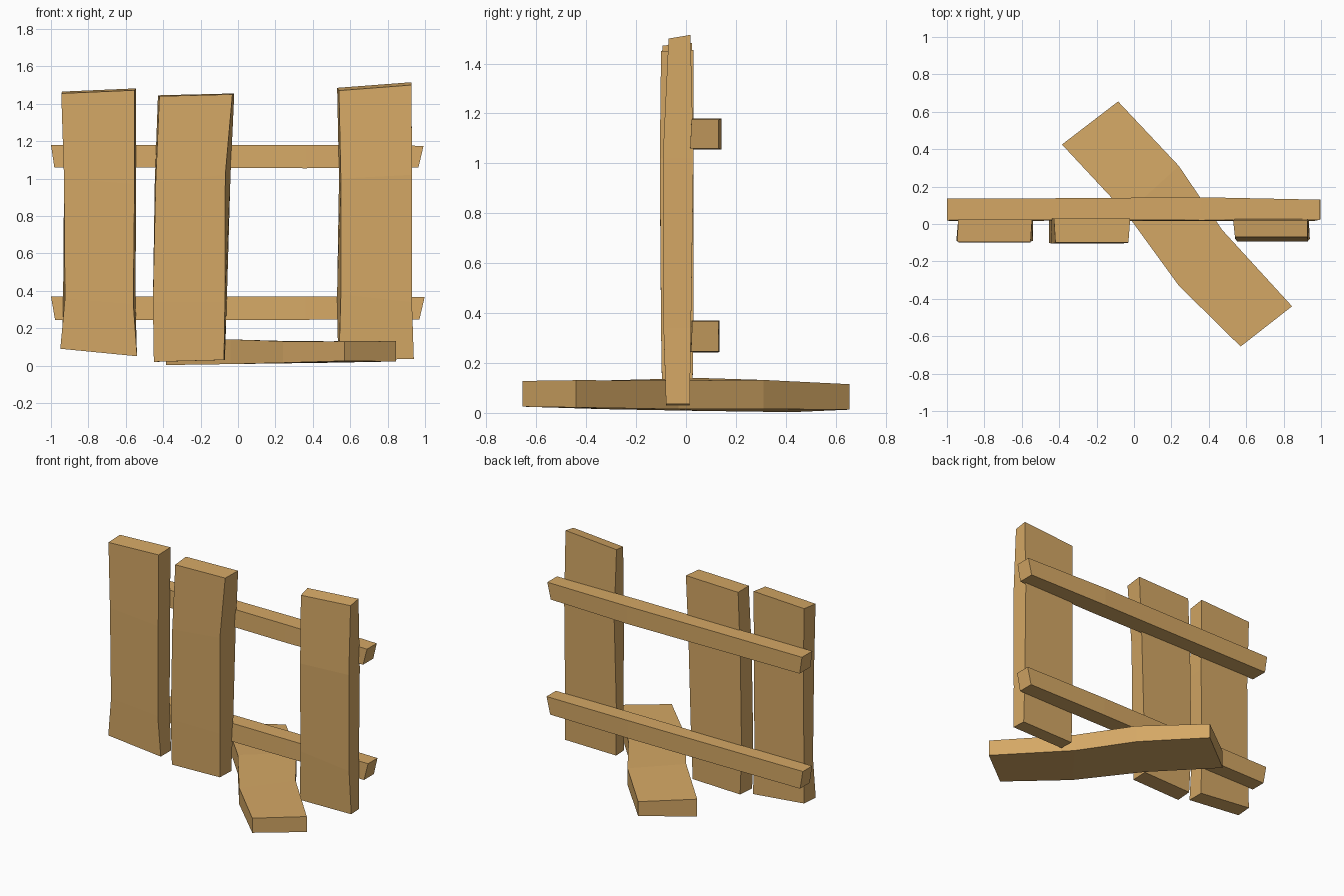
import bpy
import bmesh

wood = bpy.data.materials.new("tan wood")
wood.diffuse_color = (0.66, 0.39, 0.13, 1)


def loft(name, rings):
    """Closed board through a series of four-cornered rings."""
    bm = bmesh.new()
    rows = [[bm.verts.new(p) for p in ring] for ring in rings]
    for a, b in zip(rows, rows[1:]):
        for i in range(4):
            j = (i + 1) % 4
            bm.faces.new((a[i], a[j], b[j], b[i]))
    bm.faces.new(rows[0][::-1])
    bm.faces.new(rows[-1])
    bmesh.ops.recalc_face_normals(bm, faces=bm.faces[:])
    me = bpy.data.meshes.new(name)
    bm.to_mesh(me)
    bm.free()
    me.materials.append(wood)
    ob = bpy.data.objects.new(name, me)
    bpy.context.collection.objects.link(ob)
    return ob


def slat(name, rows):
    # row: left x, right x, front y, back y, left z, right z,
    #      back shift of left x, right x and z
    loft(name, [((xl, yf, zl), (xr, yf, zr),
                 (xr + dr, yb, zr + dz), (xl + dl, yb, zl + dz))
                for xl, xr, yf, yb, zl, zr, dl, dr, dz in rows])


def rail(name, rows):
    # row: top x, bottom x, front y, back y, bottom z, top z
    loft(name, [((xb, yf - 0.005, z0), (xb, yb, z0),
                 (xt, yb, z1), (xt, yf, z1))
                for xt, xb, yf, yb, z0, z1 in rows])


# Upright slats, bottom to top
slat("left_slat", [
    (-0.95, -0.54, -0.09, 0.025, 0.09, 0.05, 0.01, 0.0, 0.0),
    (-0.925, -0.56, -0.095, 0.02, 0.36, 0.33, -0.01, 0.012, 0.0),
    (-0.93, -0.553, -0.10, 0.02, 1.00, 0.97, 0.0, 0.008, 0.0),
    (-0.945, -0.553, -0.095, 0.025, 1.455, 1.472, 0.005, 0.008, 0.01),
])
slat("middle_slat", [
    (-0.45, -0.075, -0.095, 0.025, 0.02, 0.03, 0.01, 0.005, 0.0),
    (-0.455, -0.07, -0.10, 0.03, 0.34, 0.34, 0.0, 0.01, 0.0),
    (-0.44, -0.068, -0.105, 0.03, 0.98, 1.02, -0.005, 0.028, 0.0),
    (-0.42, -0.03, -0.10, 0.03, 1.44, 1.45, -0.008, 0.01, 0.005),
])
slat("right_slat", [
    (0.54, 0.94, -0.08, 0.015, 0.03, 0.035, -0.005, -0.005, 0.0),
    (0.55, 0.93, -0.09, 0.02, 0.38, 0.34, -0.02, 0.0, 0.0),
    (0.55, 0.93, -0.093, 0.03, 1.00, 1.02, -0.01, 0.0, 0.0),
    (0.54, 0.928, -0.07, 0.018, 1.47, 1.50, -0.01, 0.0, 0.015),
])

# Cross rails behind the slats
rail("upper_rail", [
    (-1.0, -0.982, 0.02, 0.135, 1.06, 1.18),
    (-0.35, -0.35, 0.023, 0.138, 1.058, 1.18),
    (0.36, 0.36, 0.02, 0.143, 1.055, 1.18),
    (0.992, 0.965, 0.022, 0.13, 1.06, 1.175),
])
rail("lower_rail", [
    (-1.0, -0.978, 0.022, 0.125, 0.243, 0.37),
    (-0.35, -0.35, 0.025, 0.13, 0.243, 0.37),
    (0.36, 0.36, 0.022, 0.135, 0.245, 0.37),
    (0.998, 0.97, 0.025, 0.13, 0.247, 0.367),
])

# Loose plank lying diagonally on the ground: left and right edge, bottom, top
loft("ground_plank", [
    ((xl, yl, z0), (xr, yr, z0 + d), (xr, yr, z1 - d), (xl, yl, z1))
    for xl, yl, xr, yr, z0, z1, d in [
        (-0.385, 0.425, -0.085, 0.655, 0.003, 0.125, 0.01),
        (-0.04, 0.055, 0.24, 0.31, 0.008, 0.14, 0.008),
        (0.24, -0.33, 0.47, -0.03, 0.015, 0.13, 0.0),
        (0.57, -0.655, 0.845, -0.44, 0.025, 0.128, -0.003),
    ]
])
